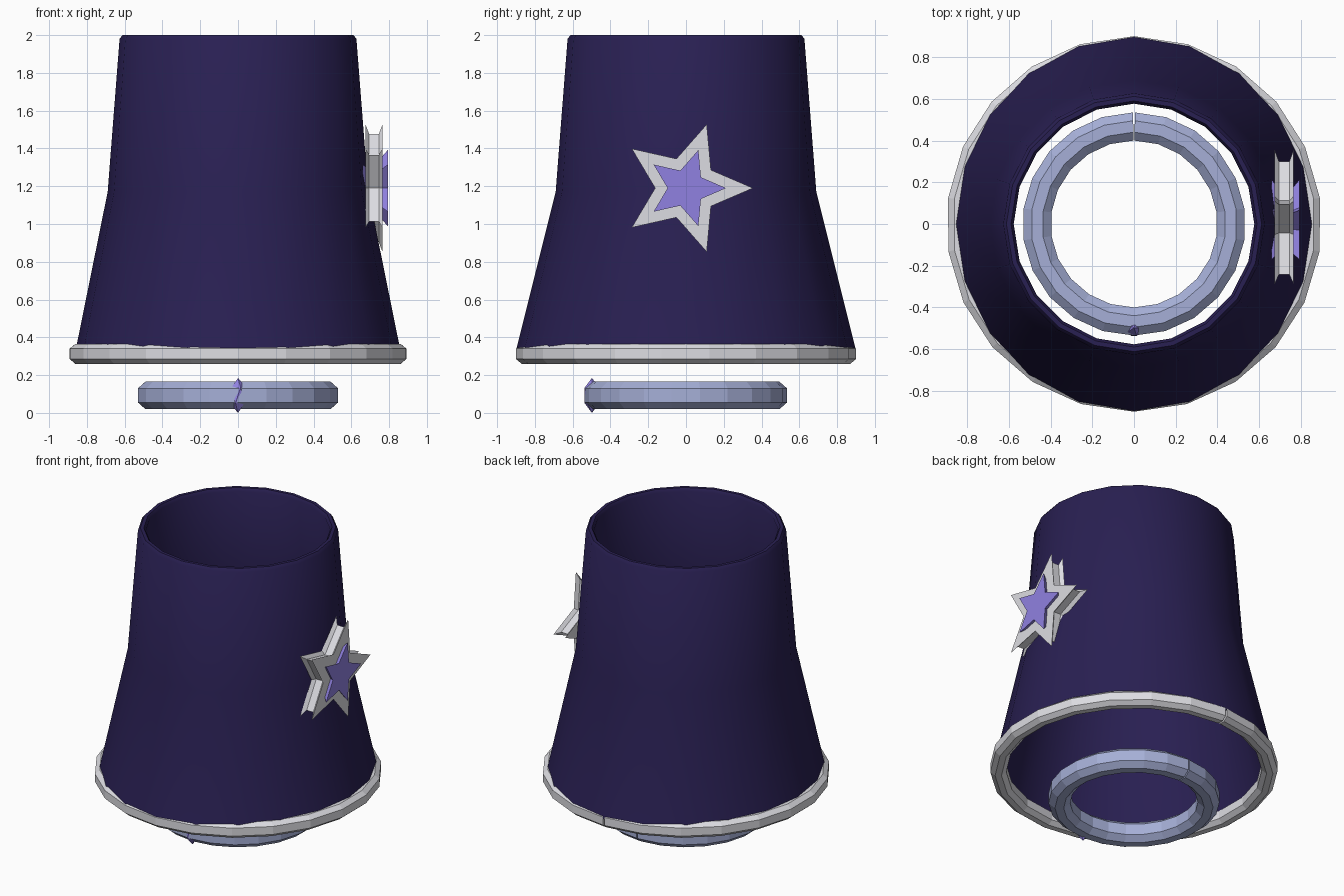
import bpy, bmesh, math
from math import sin, cos, pi

if "Cube" in bpy.data.objects:
    bpy.data.objects.remove(bpy.data.objects["Cube"])


def material(name, rgb):
    m = bpy.data.materials.new(name)
    m.diffuse_color = (*rgb, 1)
    m.use_nodes = True
    m.node_tree.nodes["Principled BSDF"].inputs["Base Color"].default_value = m.diffuse_color
    return m


NAVY = material("navy_cloth", (0.022, 0.014, 0.085))
WHITE = material("pale_trim", (0.72, 0.72, 0.76))
BLUE = material("pale_blue", (0.38, 0.43, 0.68))
VIOLET = material("violet", (0.28, 0.22, 0.75))


def finish(name, bm, mat, smooth=None):
    bmesh.ops.recalc_face_normals(bm, faces=bm.faces[:])
    me = bpy.data.meshes.new(name)
    bm.to_mesh(me)
    bm.free()
    ob = bpy.data.objects.new(name, me)
    bpy.context.collection.objects.link(ob)
    me.materials.append(mat)
    if smooth:
        bpy.ops.object.select_all(action='DESELECT')
        ob.select_set(True)
        bpy.context.view_layer.objects.active = ob
        bpy.ops.object.shade_smooth_by_angle(angle=math.radians(smooth))
    return ob


def bridge(bm, rows, closed):
    """Join successive loops of vertices; closed also joins last to first."""
    n = len(rows[0])
    for i in range(len(rows) if closed else len(rows) - 1):
        a, b = rows[i], rows[(i + 1) % len(rows)]
        for j in range(n):
            bm.faces.new((a[j], a[(j + 1) % n], b[(j + 1) % n], b[j]))


def sleeve(name, profile, sides, mat):
    """Closed shell from (x radius, y radius, z) loops."""
    bm = bmesh.new()
    rows = [[bm.verts.new((rx * cos(2 * pi * k / sides), ry * sin(2 * pi * k / sides), z))
             for k in range(sides)] for rx, ry, z in profile]
    bridge(bm, rows, True)
    return finish(name, bm, mat, 40)


def split_ring(name, section, sides, gap, mat):
    """Sweep an (r, z) section round z, leaving a narrow slit at the back."""
    bm = bmesh.new()
    rows = []
    for k in range(sides + 1):
        a = pi / 2 + gap / 2 + (2 * pi - gap) * k / sides
        rows.append([bm.verts.new((r * cos(a), r * sin(a), z)) for r, z in section])
    bridge(bm, rows, False)
    bm.faces.new(rows[0])
    bm.faces.new(rows[-1])
    return finish(name, bm, mat)


def octagon(r0, r1, z0, z1, br, bz):
    return [(r0 + br, z0), (r1 - br, z0), (r1, z0 + bz), (r1, z1 - bz),
            (r1 - br, z1), (r0 + br, z1), (r0, z1 - bz), (r0, z0 + bz)]


def star(name, x0, x1, radius, groove, mat):
    """Five-pointed badge facing +x with a grooved rim."""
    bm = bmesh.new()
    step = (x1 - x0) * 0.22
    rows = []
    for x, r in ((x0, radius), (x0 + step, radius - groove),
                 (x1 - step, radius - groove), (x1, radius)):
        rows.append([bm.verts.new((x, r * f * cos(k * pi / 5), 1.19 + r * f * sin(k * pi / 5)))
                     for k in range(10) for f in [0.46 if k % 2 else 1.0]])
    bridge(bm, rows, False)
    bm.faces.new(rows[0])
    bm.faces.new(rows[-1])
    return finish(name, bm, mat)


# flared sleeve: outer wall up, over the rim, inner wall down
sleeve("sleeve", [(0.86, 0.90, 0.33), (0.69, 0.69, 1.17), (0.627, 0.627, 1.98),
                  (0.612, 0.612, 2.0), (0.59, 0.59, 2.0), (0.577, 0.577, 1.98),
                  (0.645, 0.645, 1.17), (0.815, 0.855, 0.33)], 20, NAVY)

# hem trim and wrist band
split_ring("hem_trim", octagon(0.80, 0.90, 0.26, 0.365, 0.03, 0.025), 22, 0.012, WHITE)
split_ring("wrist_band", octagon(0.40, 0.535, 0.02, 0.165, 0.04, 0.035), 22, 0.015, BLUE)

# star badge on the right side
star("star_badge", 0.675, 0.765, 0.355, 0.055, WHITE)
star("star_inlay", 0.66, 0.793, 0.212, 0.035, VIOLET)

# gem on the front of the band
bm = bmesh.new()
bmesh.ops.create_icosphere(bm, subdivisions=1, radius=1)
for v in bm.verts:
    v.co = (v.co.x * 0.048, -0.498 + v.co.y * 0.045, 0.0925 + v.co.z * 0.0925)
finish("band_gem", bm, VIOLET)
